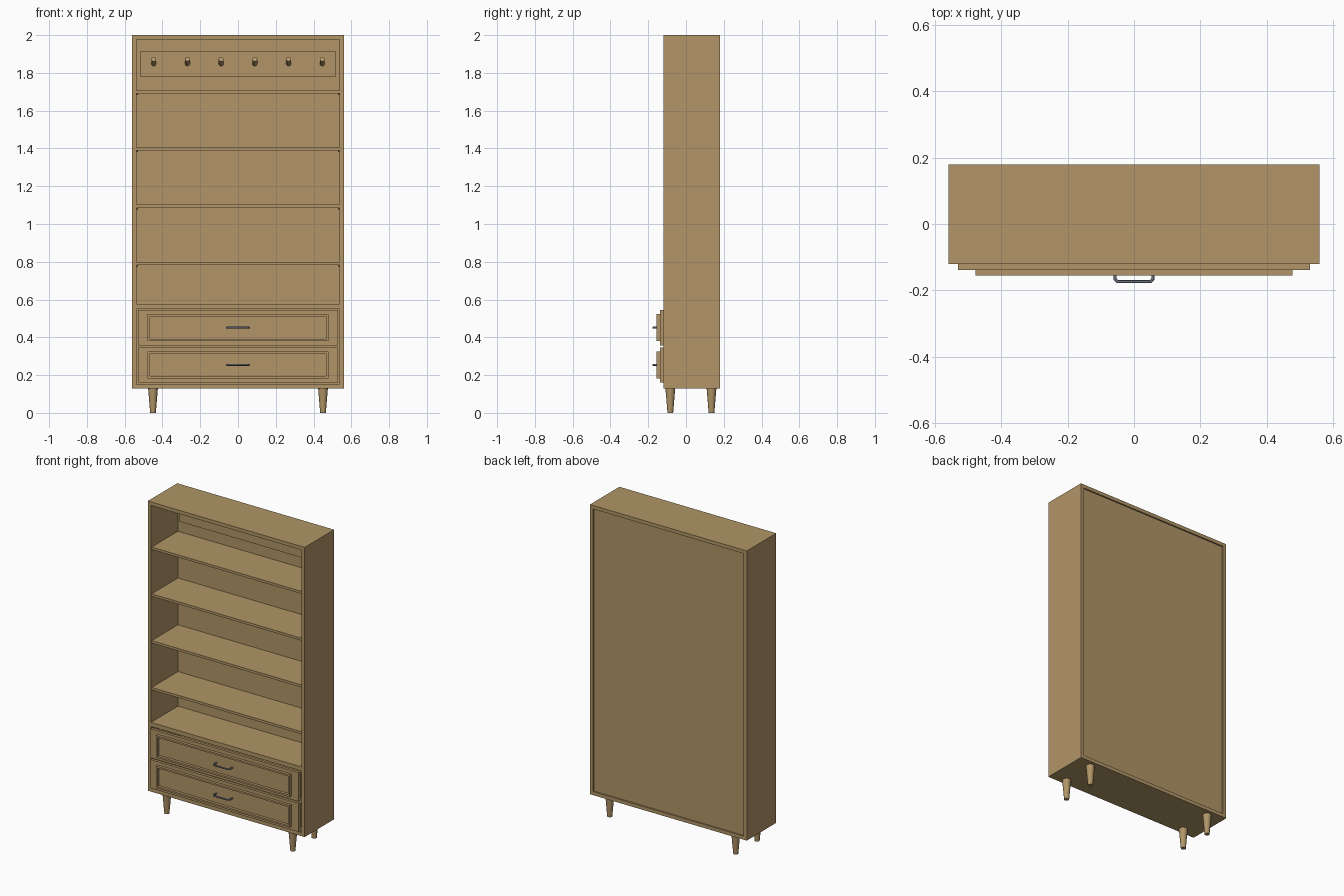
import bpy, bmesh, math
from mathutils import Vector

cube = bpy.data.objects.get("Cube")
if cube:
    bpy.data.objects.remove(cube, do_unlink=True)


def material(name, colour):
    m = bpy.data.materials.new(name)
    m.use_nodes = True
    m.diffuse_color = colour
    m.node_tree.nodes["Principled BSDF"].inputs["Base Color"].default_value = colour
    return m


WOOD = material("oak wood", (0.44, 0.30, 0.135, 1))
METAL = material("blue grey metal", (0.14, 0.16, 0.20, 1))


def finish(name, bm, mat=WOOD, smooth=False):
    bmesh.ops.recalc_face_normals(bm, faces=bm.faces)
    mesh = bpy.data.meshes.new(name)
    bm.to_mesh(mesh)
    bm.free()
    mesh.materials.append(mat)
    ob = bpy.data.objects.new(name, mesh)
    bpy.context.collection.objects.link(ob)
    if smooth:
        bpy.ops.object.select_all(action='DESELECT')
        ob.select_set(True)
        bpy.context.view_layer.objects.active = ob
        bpy.ops.object.shade_smooth_by_angle(angle=math.radians(35))
    return ob


def add_box(bm, x, y, z):
    """Box from (min, max) pairs."""
    verts = bmesh.ops.create_cube(bm, size=1)["verts"]
    for v in verts:
        v.co = Vector([(a + b) / 2 + c * (b - a) for (a, b), c in zip((x, y, z), v.co)])


def box(name, x, y, z):
    bm = bmesh.new()
    add_box(bm, x, y, z)
    return finish(name, bm)


def peg(name, start, end, r1, r2, segments=24):
    """Round, optionally tapered rod between two points."""
    start, end = Vector(start), Vector(end)
    axis = end - start
    bm = bmesh.new()
    bmesh.ops.create_cone(bm, cap_ends=True, segments=segments, radius1=r1, radius2=r2, depth=axis.length)
    rot = axis.to_track_quat('Z', 'Y')
    for v in bm.verts:
        v.co = rot @ v.co + (start + end) / 2
    return finish(name, bm, smooth=True)


def ring(bm, x, z, width, y):
    """Rectangular frame facing the front."""
    add_box(bm, (-x, x), y, (z[1] - width, z[1]))
    add_box(bm, (-x, x), y, (z[0], z[0] + width))
    for s in (-1, 1):
        add_box(bm, sorted((s * x, s * (x - width))), y, (z[0] + width, z[1] - width))


W, IN = 0.56, 0.537          # outer and inner half widths
FRONT, BACK = -0.12, 0.18
BOTTOM, TOP = 0.13, 2.0

# Carcass: an open frame closed by a slightly recessed back panel
bm = bmesh.new()
ring(bm, W, (BOTTOM, TOP), W - IN, (FRONT, BACK))
finish("carcass", bm)
box("back_panel", (-IN, IN), (0.155, 0.171), (0.153, 1.977))
box("drawer_top_board", (-IN, IN), (FRONT, 0.155), (0.55, 0.577))

# Shelves resting on small pins
for i, z in enumerate((0.80, 1.102, 1.404, 1.706)):
    box(f"shelf_{i + 1}", (-IN, IN), (-0.113, 0.155), (z - 0.016, z))
    for s in (-1, 1):
        for y in (-0.09, 0.12):
            peg(f"shelf_pin_{i + 1}", (s * IN, y, z - 0.02), (s * (IN - 0.008), y, z - 0.02), 0.004, 0.004, 10)

# Hook rail and upward tilted pegs
box("hook_rail", (-0.518, 0.518), (0.14, 0.155), (1.78, 1.913))
for i in range(6):
    x = -0.446 + i * 0.1784
    peg(f"coat_peg_{i + 1}", (x, 0.145, 1.848), (x, 0.09, 1.873), 0.013, 0.013)


# Drawers: front slab, raised moulding, box behind and pull handle
def drawer(name, z0, z1):
    box(name + "_front", (-0.53, 0.53), (-0.138, FRONT), (z0, z1))
    mid = (z0 + z1) / 2
    bm = bmesh.new()
    ring(bm, 0.478, (mid - 0.071, mid + 0.071), 0.011, (-0.156, -0.138))
    finish(name + "_moulding", bm)
    bm = bmesh.new()
    add_box(bm, (-0.515, 0.515), (FRONT, 0.14), (z0 + 0.01, z0 + 0.02))
    add_box(bm, (-0.515, 0.515), (0.13, 0.14), (z0 + 0.02, z1 - 0.03))
    for x in ((-0.515, -0.503), (0.503, 0.515)):
        add_box(bm, x, (FRONT, 0.13), (z0 + 0.02, z1 - 0.03))
    finish(name + "_box", bm)

    curve = bpy.data.curves.new(name + "_handle", 'CURVE')
    curve.dimensions = '3D'
    curve.bevel_depth = 0.005
    curve.bevel_resolution = 2
    curve.use_fill_caps = True
    path = [(-0.057, -0.137), (-0.057, -0.166), (-0.05, -0.174),
            (0.05, -0.174), (0.057, -0.166), (0.057, -0.137)]
    spline = curve.splines.new('POLY')
    spline.points.add(len(path) - 1)
    for p, (x, y) in zip(spline.points, path):
        p.co = (x, y, mid, 1)
    curve.materials.append(METAL)
    bpy.context.collection.objects.link(bpy.data.objects.new(name + "_handle", curve))


drawer("lower_drawer", 0.162, 0.346)
drawer("upper_drawer", 0.358, 0.545)

# Tapered legs
for side, x in (("right", -0.45), ("left", 0.45)):
    for end, y in (("front", -0.083), ("back", 0.135)):
        peg(f"{end}_{side}_leg", (x, y, 0), (x, y, BOTTOM), 0.015, 0.026, 32)
